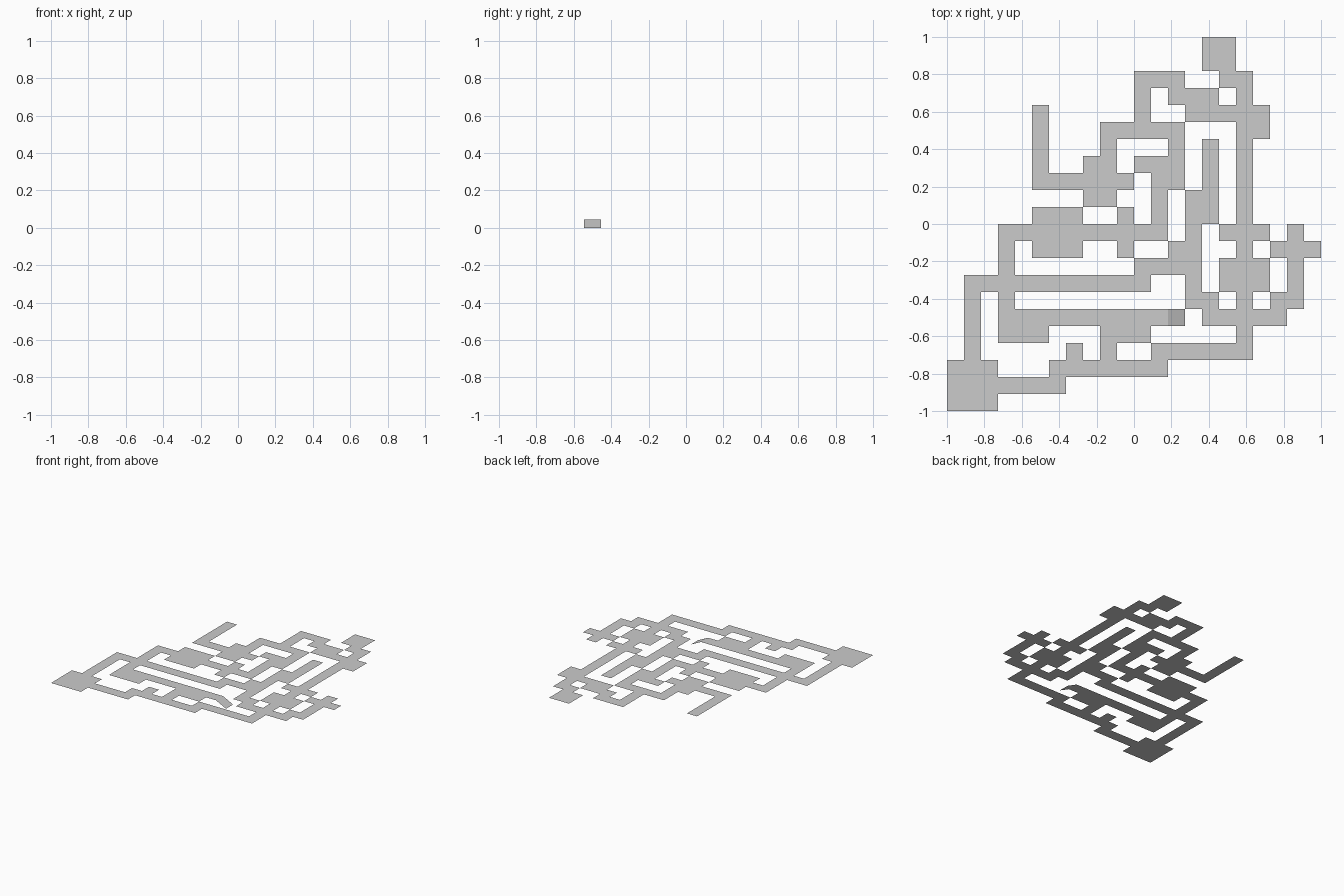
import bpy

if "Cube" in bpy.data.objects:
    bpy.data.objects.remove(bpy.data.objects["Cube"])

N = 22               # tiles along each side of the plan
S = 2 / N            # tile size
H = 0.045            # floor level

# Corridors running across: (row from the back, first column, last column)
across = [(2, 11, 13), (2, 16, 17), (3, 13, 15), (4, 14, 18), (5, 9, 13),
          (5, 18, 18), (7, 8, 9), (7, 11, 13), (8, 5, 10), (9, 8, 9),
          (11, 3, 12), (11, 16, 18), (12, 13, 14), (12, 19, 21),
          (13, 11, 14), (14, 1, 11), (15, 14, 15), (15, 19, 20),
          (16, 3, 12), (16, 15, 19), (17, 9, 11), (18, 7, 7),
          (18, 12, 17), (19, 6, 12), (20, 0, 6)]

# Corridors running front to back: (column, first row, last row)
along = [(5, 4, 8), (11, 2, 5), (13, 5, 8), (15, 6, 10), (17, 2, 18),
         (9, 5, 9), (12, 8, 11), (14, 9, 15), (10, 10, 12), (20, 11, 15),
         (3, 11, 16), (1, 14, 19), (9, 17, 19)]

# Rooms: (first column, first row, last column, last row)
rooms = [(15, 0, 16, 1), (0, 19, 2, 21), (5, 10, 7, 12),
         (16, 13, 18, 14), (3, 16, 5, 17), (14, 9, 15, 10)]

blocks = rooms + [(a, r, b, r) for r, a, b in across] + [(c, a, c, b) for c, a, b in along]
tiles = {(c, r) for c0, r0, c1, r1 in blocks
         for c in range(c0, c1 + 1) for r in range(r0, r1 + 1)}


def tile_mesh(name, cells, height):
    """Quads on the plan sharing corners; height(column) gives corner z."""
    index, verts, faces = {}, [], []
    for c, r in sorted(cells):
        face = []
        for k in ((c, r + 1), (c + 1, r + 1), (c + 1, r), (c, r)):
            if k not in index:
                index[k] = len(verts)
                verts.append((k[0] * S - 1, 1 - k[1] * S, height(k[0])))
            face.append(index[k])
        faces.append(face)
    mesh = bpy.data.meshes.new(name)
    mesh.from_pydata(verts, [], faces)
    obj = bpy.data.objects.new(name, mesh)
    bpy.context.collection.objects.link(obj)
    return obj


# Flat floor of rooms and corridors
tile_mesh("maze_floor", tiles, lambda c: H)

# Single tile sloping down to the ground at the corridor's end
tile_mesh("ramp", {(13, 16)}, lambda c: H if c == 13 else 0)
